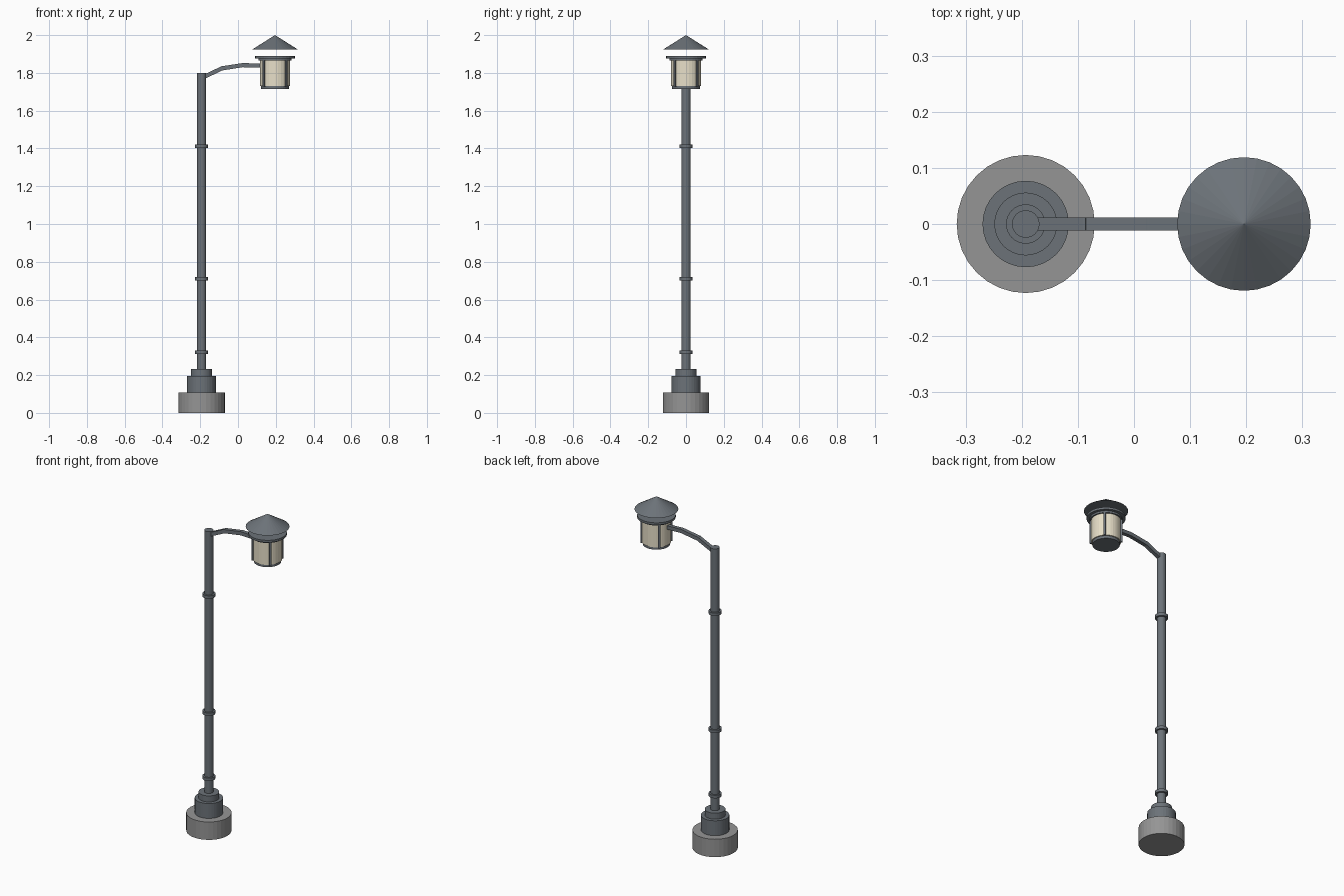
import bpy
import math
from mathutils import Vector

if "Cube" in bpy.data.objects:
    bpy.data.objects.remove(bpy.data.objects["Cube"])

POLE_X, LAMP_X = -0.193, 0.196


def material(name, rgb):
    m = bpy.data.materials.new(name)
    m.diffuse_color = (*rgb, 1)
    m.use_nodes = True
    m.node_tree.nodes["Principled BSDF"].inputs["Base Color"].default_value = m.diffuse_color
    return m


concrete = material("concrete", (0.30, 0.30, 0.30))
metal = material("dark_metal", (0.15, 0.17, 0.19))
cream = material("cream_glass", (0.80, 0.74, 0.58))


def finish(name, mat, smooth=False):
    ob = bpy.context.object
    ob.name = name
    ob.data.materials.append(mat)
    if smooth:
        bpy.ops.object.shade_smooth_by_angle(angle=math.radians(30))
    return ob


def disc(name, x, z0, z1, r, mat, r_top=None):
    bpy.ops.mesh.primitive_cone_add(vertices=32, radius1=r, radius2=r if r_top is None else r_top,
                                    depth=z1 - z0, location=(x, 0, (z0 + z1) / 2))
    return finish(name, mat)


def box(name, loc, size, mat, rot=(0, 0, 0)):
    bpy.ops.mesh.primitive_cube_add(size=1, location=loc, rotation=rot)
    bpy.context.object.scale = size
    return finish(name, mat)


# Stepped footing and pole
disc("footing", POLE_X, 0, 0.107, 0.123, concrete)
disc("pole_base", POLE_X, 0.107, 0.196, 0.077, metal)
disc("pole_collar", POLE_X, 0.196, 0.232, 0.056, metal)
disc("pole", POLE_X, 0.232, 1.80, 0.0245, metal)
for i, z in enumerate((0.32, 0.71, 1.412)):
    disc(f"pole_ring_{i + 1}", POLE_X, z - 0.009, z + 0.009, 0.035, metal)

# Bent arm made of straight square bars
path = [(-0.178, 1.780), (-0.085, 1.824), (0.025, 1.841), (0.125, 1.838)]
for i, (a, b) in enumerate(zip(path, path[1:])):
    p, q = Vector((a[0], 0, a[1])), Vector((b[0], 0, b[1]))
    d = q - p
    box(f"arm_bar_{i + 1}", (p + q) / 2, (d.length + 0.008, 0.023, 0.022), metal,
        (0, -math.atan2(d.z, d.x), 0))

# Lantern
disc("lantern_bottom", LAMP_X, 1.715, 1.731, 0.074, metal)
disc("lantern_glass", LAMP_X, 1.731, 1.869, 0.080, cream)
disc("lantern_collar", LAMP_X, 1.866, 1.879, 0.088, metal)
disc("lantern_rim", LAMP_X, 1.877, 1.890, 0.105, metal)
disc("lantern_roof", LAMP_X, 1.925, 2.0, 0.119, metal, 0)

# Four corner bars around the glass
for i in range(4):
    a = math.radians(45 + 90 * i)
    box(f"lantern_bar_{i + 1}",
        (LAMP_X + 0.082 * math.cos(a), 0.082 * math.sin(a), 1.8),
        (0.012, 0.012, 0.142), metal, (0, 0, a))
